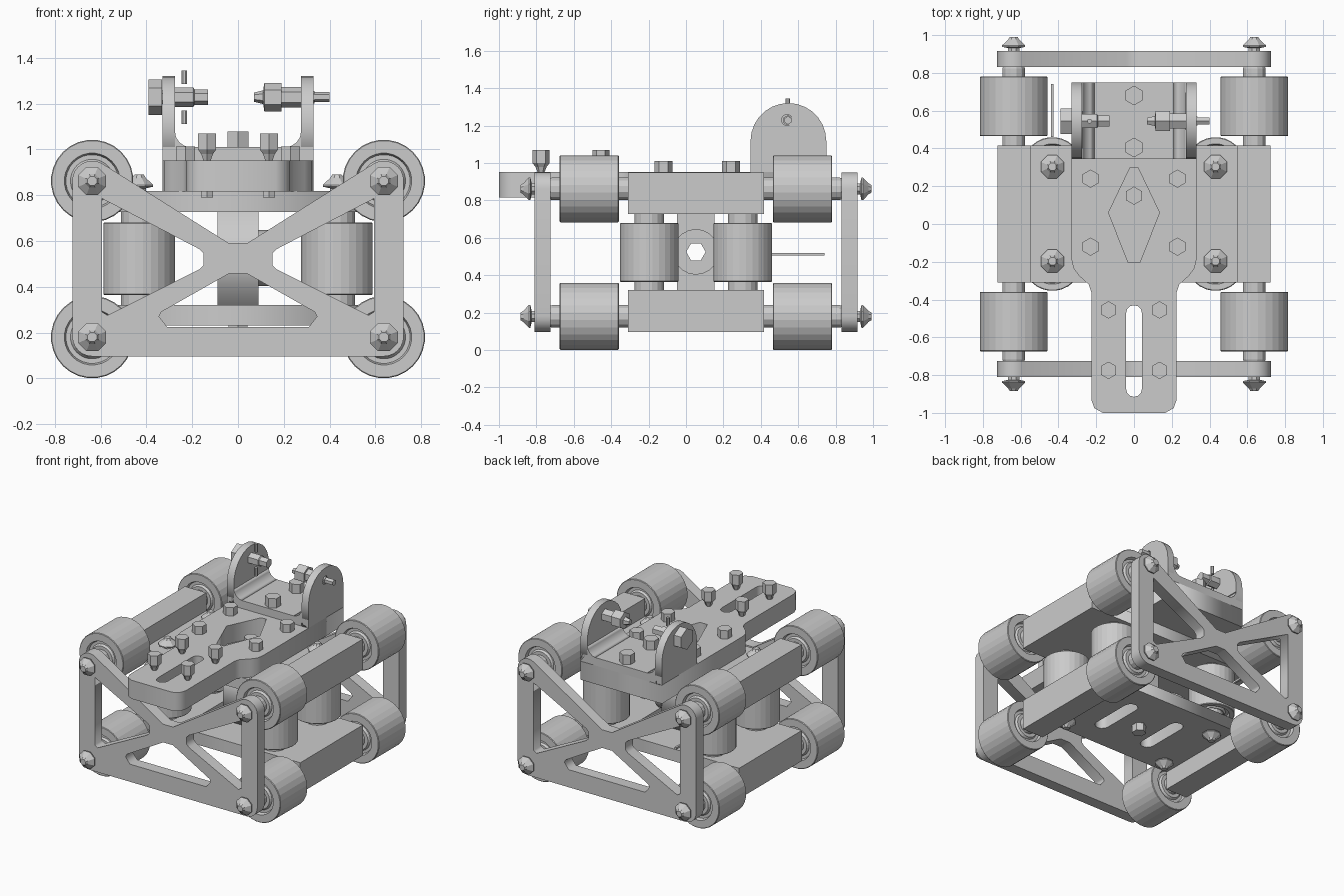
import bpy, bmesh
from math import sin, cos, pi, radians

if "Cube" in bpy.data.objects:
    bpy.data.objects.remove(bpy.data.objects["Cube"])

Y0 = 0.053                      # middle of the carriage in y


def finish(name, bm):
    bmesh.ops.remove_doubles(bm, verts=bm.verts, dist=1e-5)
    bmesh.ops.recalc_face_normals(bm, faces=bm.faces)
    me = bpy.data.meshes.new(name)
    bm.to_mesh(me)
    bm.free()
    ob = bpy.data.objects.new(name, me)
    bpy.context.collection.objects.link(ob)
    return ob


def box(name, x0, x1, y0, y1, z0, z1):
    bm = bmesh.new()
    bmesh.ops.create_cube(bm, size=1)
    for v in bm.verts:
        v.co = ((x0 + x1) / 2 + v.co.x * (x1 - x0), (y0 + y1) / 2 + v.co.y * (y1 - y0),
                (z0 + z1) / 2 + v.co.z * (z1 - z0))
    return finish(name, bm)


def lathe(name, profile, loc, axis='z', n=28, sign=1):
    """Revolve (radius, height) points about an axis through loc."""
    bm = bmesh.new()
    prof = [(0, profile[0][1])] + list(profile) + [(0, profile[-1][1])]
    rings = []
    for r, h in prof:
        ring = []
        for i in range(n if r > 0 else 1):
            t = 2 * pi * (i + .5) / n
            a, b, c = r * cos(t), r * sin(t), h * sign
            p = {'z': (a, b, c), 'y': (a, c, b), 'x': (c, a, b)}[axis]
            ring.append(bm.verts.new([p[k] + loc[k] for k in range(3)]))
        rings.append(ring)
    for A, B in zip(rings, rings[1:]):
        if len(A) == 1:
            bm.faces.new(B)
        elif len(B) == 1:
            bm.faces.new(A)
        else:
            for i in range(n):
                j = (i + 1) % n
                bm.faces.new((A[i], A[j], B[j], B[i]))
    return finish(name, bm)


def plate(name, loops, plane, lo, hi):
    """Extrude an outline with holes; plane gives the two outline axes."""
    cu = bpy.data.curves.new(name, 'CURVE')
    cu.dimensions, cu.fill_mode, cu.extrude = '2D', 'BOTH', (hi - lo) / 2
    for pts in loops:
        s = cu.splines.new('POLY')
        s.points.add(len(pts) - 1)
        for p, q in zip(s.points, pts):
            p.co = (q[0], q[1], 0, 1)
        s.use_cyclic_u = True
    tmp = bpy.data.objects.new(name + "_outline", cu)
    bpy.context.collection.objects.link(tmp)
    dg = bpy.context.evaluated_depsgraph_get()
    me = bpy.data.meshes.new_from_object(tmp.evaluated_get(dg))
    bm = bmesh.new()
    bm.from_mesh(me)
    bpy.data.objects.remove(tmp)
    for v in bm.verts:
        a, b, c = v.co.x, v.co.y, v.co.z + (lo + hi) / 2
        v.co = {'xy': (a, b, c), 'xz': (a, c, b), 'yz': (c, a, b)}[plane]
    return finish(name, bm)


def arc(cx, cy, r, a0, a1, n=6):
    return [(cx + r * cos(radians(a0 + (a1 - a0) * i / n)),
             cy + r * sin(radians(a0 + (a1 - a0) * i / n))) for i in range(n + 1)]


def circle(cx, cy, r, n=16):
    return arc(cx, cy, r, 0, 360, n)[:-1]


def mirrored(pts):
    return [(-x, y) for x, y in pts]


def slot(cx, y0, y1, r):
    return arc(cx, y1 - r, r, 0, 180) + arc(cx, y0 + r, r, 180, 360)


def roller(name, loc, axis, r, n=28):
    half = [(.085, .15), (.095, .135), (.115, .135), (.122, .158), (r - .004, .158), (r, .154)]
    lathe(name, half + [(a, -h) for a, h in reversed(half)], loc, axis, n)


CONE = [(.032, -.01), (.032, .015), (.066, .022), (.066, .03), (.032, .06), (.022, .075)]

# Side beams, wheels, axles and end bolts
for sx in (-1, 1):
    for zc in (.18, .862):
        x = .637 * sx
        z0, z1 = (.096, .32) if zc < .5 else (.727, .95)
        box("side_beam", min(.548 * sx, .722 * sx), max(.548 * sx, .722 * sx),
            Y0 - .363, Y0 + .363, z0, z1)
        for sy in (-1, 1):
            roller("wheel", (x, Y0 + sy * .57, zc), 'y', .18)
            lathe("axle", [(.062, .34), (.062, .77), (.05, .80)], (x, Y0, zc), 'y', 12, sy)
            lathe("axle_end_bolt", CONE, (x, Y0 + sy * .863, zc), 'y', 8, sy)

# Cross-braced end frames
R = .087
outline = (arc(-.637, .183, R, 180, 270) + arc(.637, .183, R, 270, 360)
           + arc(.637, .863, R, 0, 120, 8) + [(.04, .59), (-.04, .59)]
           + arc(-.637, .863, R, 60, 180, 8))
side_hole = [(.594, .785), (.17, .565), (.15, .545), (.15, .495), (.17, .475), (.57, .275), (.594, .29)]
low_hole = [(-.31, .225), (.31, .225), (.345, .27), (.335, .29), (.04, .457),
            (-.04, .457), (-.335, .29), (-.345, .27)]
for sy in (-1, 1):
    ya, yb = sorted((Y0 + sy * .778, Y0 + sy * .863))
    plate("end_frame", [outline, side_hole, mirrored(side_hole), low_hole], 'xz', ya, yb)

# Upper and lower cross plates
rect = [(-.55, Y0 - .363), (.55, Y0 - .363), (.55, Y0 + .363), (-.55, Y0 + .363)]
plate("upper_cross_plate", [rect], 'xy', .727, .818)
plate("lower_cross_plate", [rect, slot(-.2, Y0 - .2, Y0 + .2, .05), slot(.2, Y0 - .2, Y0 + .2, .05)],
      'xy', .23, .32)

# Upright rollers with spindles and bolts
for sx in (-1, 1):
    for sy in (-1, 1):
        x, y = .432 * sx, Y0 + .25 * sy
        roller("upright_roller", (x, y, .522), 'z', .157)
        lathe("upright_spindle", [(.08, .31), (.08, .735)], (x, y, 0), 'z', 16)
        lathe("spindle_top_bolt", CONE, (x, y, .815), 'z', 8)
        lathe("spindle_bottom_bolt", CONE, (x, y, .233), 'z', 8, -1)

# Centre post with a cross bore and collar
post = [(Y0 - .1, .31), (Y0 + .1, .31), (Y0 + .1, .735), (Y0 - .1, .735)]
plate("centre_post", [post, circle(Y0, .525, .052, 6)], 'yz', -.09, .09)
plate("bore_collar", [circle(Y0, .525, .122, 20), circle(Y0, .525, .052, 6)], 'yz', .088, .135)
box("thin_tab", -.44, -.425, .46, .74, .505, .52)

# Mounting plate with tongue, diamond opening and slot
half = ([(.165, -1.0), (.21, -.975), (.226, -.93), (.226, -.36)]
        + [(.24, -.32), (.29, -.275), (.32, -.235), (.33, -.19), (.33, .75)])
diamond = [(.02, .30), (.135, .06), (.03, -.205), (-.03, -.205), (-.135, .06), (-.02, .30)]
plate("mounting_plate", [half + mirrored(half)[::-1], diamond, slot(0, -.915, -.43, .042)],
      'xy', .816, .952)

# Rear clevis bracket: base, rounded ears and inner fillets
box("bracket_base", -.33, .33, .345, .75, .95, 1.01)
ear = [(.345, .95), (.75, .95)] + arc(.5475, 1.118, .2025, 0, 180, 14)
for sx in (-1, 1):
    a, b = sorted((.275 * sx, .33 * sx))
    plate("bracket_ear", [ear, circle(.54, 1.23, .03, 10)], 'yz', a, b)
    fillet = [(.276, 1.009)] + arc(.205, 1.08, .071, 0, -90, 4)
    plate("bracket_fillet", [[(x * sx, z) for x, z in fillet]], 'xz', .345, .75)

# Hex bolts on the mounting plate and the bracket
for sx in (-1, 1):
    for y in (.24, -.12):
        lathe("plate_bolt", [(.048, .0), (.048, .062)], (.23 * sx, y, .95), 'z', 6)
    for y in (-.455, -.775):
        lathe("tongue_bolt", [(.018, .0), (.03, .03), (.046, .05), (.046, .12)],
              (.135 * sx, y, .95), 'z', 6)
        lathe("tongue_bolt_end", [(.03, -.03), (.03, .0)], (.135 * sx, y, .82), 'z', 6)
for y in (.68, .405):
    lathe("bracket_bolt", [(.052, .0), (.052, .07)], (0, y, 1.008), 'z', 6)
lathe("post_bolt", [(.048, .0), (.048, .06)], (0, .15, .815), 'z', 6)
lathe("post_lower_bolt", [(.048, .0), (.048, .06)], (0, Y0, .233), 'z', 6, -1)

# Pivot bolts through the ears
P = (0, .545, 1.228)
lathe("left_pivot_bolt", [(.078, -.39), (.078, -.332), (.03, -.332), (.03, -.275), (.042, -.275),
                          (.042, -.195), (.034, -.19), (.034, -.13)], P, 'x', 6)
lathe("right_pivot_bolt", [(.02, .07), (.03, .11), (.062, .115), (.062, .19), (.045, .19), (.045, .275),
                           (.028, .275), (.028, .335), (.022, .335), (.022, .40)], P, 'x', 6)
for z in (1.11, 1.285):
    lathe("pivot_pin", [(.013, 0), (.013, .06)], (-.235, .545, z), 'z', 8)
